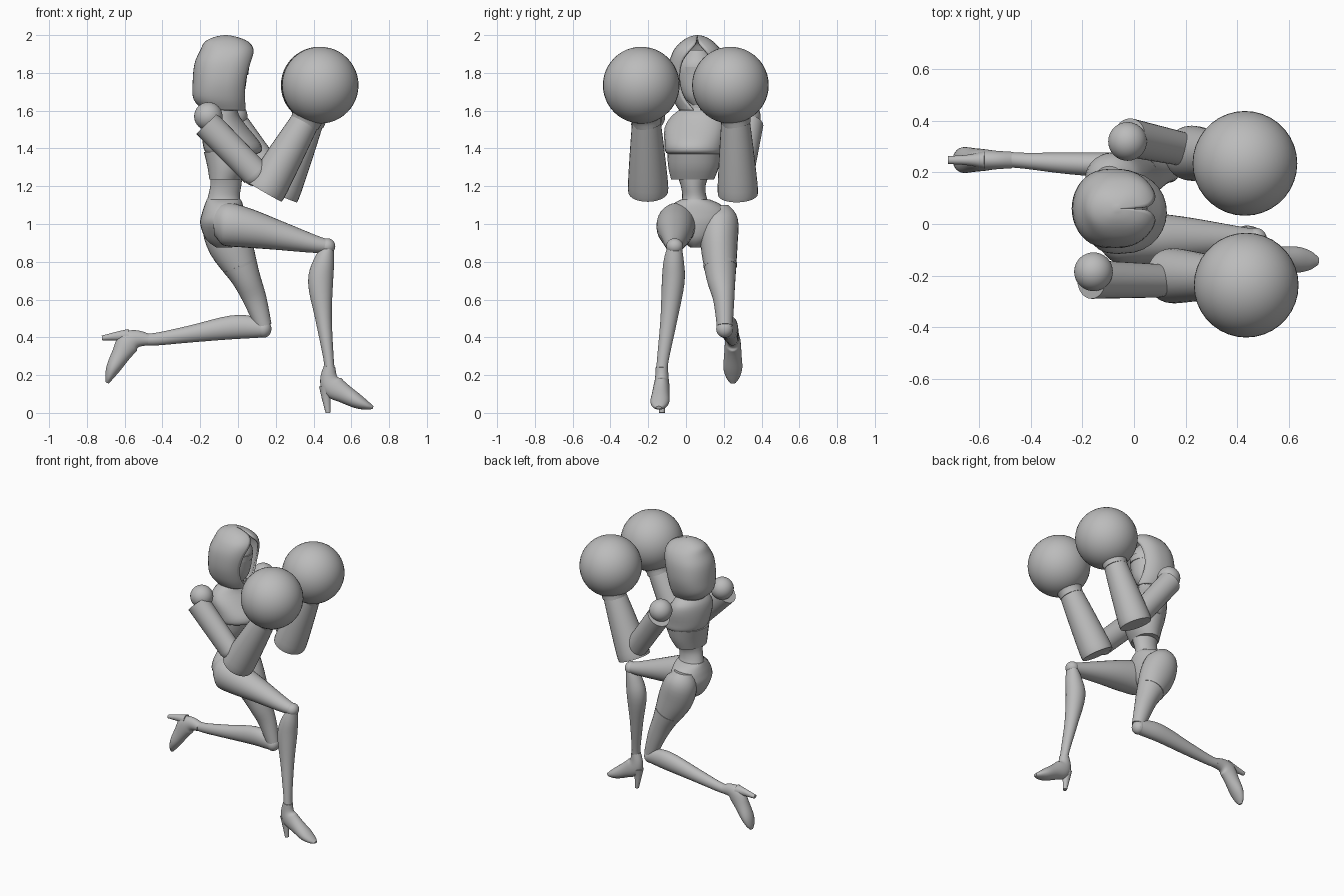
import bpy, bmesh, math
from mathutils import Matrix, Vector

if "Cube" in bpy.data.objects:
    bpy.data.objects.remove(bpy.data.objects["Cube"])

grey = bpy.data.materials.new("plain grey")
grey.use_nodes = True
grey.diffuse_color = (0.5, 0.5, 0.5, 1)
grey.node_tree.nodes["Principled BSDF"].inputs["Base Color"].default_value = (0.5, 0.5, 0.5, 1)


def finish(name, bm, angle=35):
    bmesh.ops.recalc_face_normals(bm, faces=bm.faces)
    mesh = bpy.data.meshes.new(name)
    bm.to_mesh(mesh)
    bm.free()
    mesh.materials.append(grey)
    ob = bpy.data.objects.new(name, mesh)
    bpy.context.collection.objects.link(ob)
    bpy.ops.object.select_all(action='DESELECT')
    ob.select_set(True)
    bpy.context.view_layer.objects.active = ob
    bpy.ops.object.shade_smooth_by_angle(angle=math.radians(angle))
    return ob


def ball(name, centre, size):
    bm = bmesh.new()
    bmesh.ops.create_uvsphere(bm, u_segments=36, v_segments=24, radius=1)
    bmesh.ops.scale(bm, vec=size, verts=bm.verts)
    bmesh.ops.translate(bm, vec=centre, verts=bm.verts)
    return finish(name, bm)


def resample(rows, steps):
    """Catmull-Rom interpolation between the cross-sections."""
    out = []
    last = len(rows) - 1
    for i in range(last):
        p = [rows[max(0, min(last, i + k))] for k in (-1, 0, 1, 2)]
        for s in range(steps):
            t = s / steps
            out.append([b + t / 2 * (c - a + t * (2 * a - 5 * b + 4 * c - d + t * (3 * (b - c) + d - a)))
                        for a, b, c, d in zip(*p)])
    return out + [list(rows[-1])]


def loft(name, rows, steps=4, axis=None, yaw=0, matrix=None, sides=28):
    """Elliptical rings: x, y, z, sideways radius, front-back radius."""
    rows = resample(rows, steps)
    pts = [Vector(r[:3]) for r in rows]
    bm = bmesh.new()
    rings = []
    for i, r in enumerate(rows):
        t = Vector(axis) if axis else (pts[min(i + 1, len(pts) - 1)] - pts[max(i - 1, 0)]).normalized()
        y = Matrix.Rotation(yaw, 3, 'Z') @ Vector((0, 1, 0))
        side = (y - t * t.dot(y)).normalized()
        depth = side.cross(t)
        ring = []
        for k in range(sides):
            a = math.tau * k / sides
            ring.append(bm.verts.new(pts[i] + side * r[3] * math.sin(a) + depth * r[4] * math.cos(a)))
        rings.append(ring)
    for low, high in zip(rings, rings[1:]):
        for k in range(sides):
            n = (k + 1) % sides
            bm.faces.new((low[k], low[n], high[n], high[k]))
    bm.faces.new(rings[0])
    bm.faces.new(rings[-1])
    if matrix:
        bm.transform(matrix)
    return finish(name, bm)


UP = (0, 0, 1)
TWIST = math.radians(-14)

# Torso: chest plate with an overhanging lower edge, ribs, waist and pelvis
loft("chest", [(-.03, .045, 1.37, .14, .125), (-.025, .045, 1.385, .155, .15), (-.035, .045, 1.43, .16, .152),
               (-.07, .05, 1.51, .165, .12), (-.085, .06, 1.57, .14, .09), (-.07, .06, 1.615, .08, .065)],
     3, UP, TWIST)
loft("ribs", [(-.065, .035, 1.235, .115, .085), (-.05, .04, 1.3, .135, .11), (-.045, .045, 1.38, .145, .135)],
     3, UP, TWIST)
loft("waist", [(-.075, .05, 1.09, .085, .1), (-.075, .045, 1.14, .065, .085),
               (-.065, .038, 1.2, .065, .082), (-.06, .038, 1.26, .085, .085)], 4, UP)
loft("pelvis", [(-.075, .05, .875, .025, .04), (-.08, .055, .92, .09, .09), (-.085, .06, 1.0, .165, .115),
                (-.08, .06, 1.06, .165, .11), (-.075, .055, 1.105, .125, .1), (-.075, .05, 1.13, .075, .09)], 4, UP)
loft("neck", [(-.07, .06, 1.56, .06, .06), (-.06, .06, 1.72, .055, .06)], 1, UP)

# Head: an open hood around a recessed mask
hood_rows = resample([(1.60, -.07, .11, .095, 12), (1.66, -.09, .145, .13, 32), (1.75, -.085, .155, .152, 40),
                      (1.85, -.07, .16, .15, 36), (1.92, -.055, .145, .125, 20), (1.965, -.06, .115, .085, 5),
                      (1.99, -.065, .06, .045, 1), (2.0, -.065, .008, .008, 0)], 4)
bm = bmesh.new()
grid = []
for z, cx, rx, ry, gap in hood_rows:
    gap = math.radians(max(gap, .2))
    line = []
    for k in range(33):
        a = gap + (math.tau - 2 * gap) * k / 32
        c = math.cos(a)
        line.append(bm.verts.new((cx + rx * math.copysign(abs(c) ** .8, c), .06 + ry * math.sin(a), z)))
    grid.append(line)
for low, high in zip(grid, grid[1:]):
    for k in range(32):
        bm.faces.new((low[k], low[k + 1], high[k + 1], high[k]))
bm.faces.new(grid[-1])
hood = finish("hood", bm)
shell = hood.modifiers.new("thickness", 'SOLIDIFY')
shell.thickness = .012
loft("mask", [(-.03, .06, 1.63, .03, .03), (-.045, .06, 1.68, .075, .075), (-.06, .06, 1.76, .105, .105),
              (-.065, .06, 1.85, .105, .115), (-.07, .06, 1.92, .06, .075)], 4, UP)
loft("visor", [(-.05, .06, 1.79, .095, .104), (-.05, .06, 1.83, .095, .109)], 1, UP)

# Arms: shoulder ball, sleeve, flared forearm and round glove
arms = {
    "right": dict(ball=(-.157, -.185, 1.57), top=(-.165, -.215, 1.53), bend=(.09, -.22, 1.27),
                  cuff=(.14, -.2, 1.17), wrist=(.365, -.21, 1.56), glove=(.435, -.237, 1.735)),
    "left": dict(ball=(-.025, .32, 1.57), top=(-.02, .335, 1.53), bend=(.19, .29, 1.24),
                 cuff=(.215, .275, 1.155), wrist=(.385, .262, 1.56), glove=(.43, .235, 1.735)),
}
for side, arm in arms.items():
    ball(side + "_shoulder", arm["ball"], (.075, .075, .075))
    loft(side + "_upper_arm", [(*arm["top"], .075, .077), (*arm["bend"], .065, .075)], 1)
    ball(side + "_elbow", arm["bend"], (.07, .065, .07))
    low, high, hand = (Vector(arm[k]) for k in ("cuff", "wrist", "glove"))
    loft(side + "_forearm", [(*low, .105, .105), (*low.lerp(high, .12), .106, .106),
                             (*low.lerp(high, .6), .09, .09), (*high, .074, .074)], 3)
    loft(side + "_glove_cuff", [(*high.lerp(hand, -.18), .075, .078), (*high.lerp(hand, .05), .085, .088),
                                (*high.lerp(hand, .25), .118, .125), (*high.lerp(hand, .6), .165, .165)], 4)
    ball(side + "_glove", arm["glove"], (.203, .203, .203))

# Right leg, bent forward with the foot on the floor
loft("right_thigh", [(-.13, -.05, 1.0, .05, .06), (-.07, -.05, 1.0, .1, .112), (.05, -.055, .978, .1, .104),
                     (.2, -.055, .943, .082, .08), (.4, -.06, .895, .052, .048), (.475, -.06, .883, .04, .036)])
ball("right_knee", (.473, -.06, .882), (.042, .045, .042))
loft("right_shin", [(.478, -.06, .88, .038, .03), (.455, -.065, .8, .054, .055), (.437, -.068, .69, .06, .066),
                    (.453, -.09, .5, .045, .044), (.478, -.12, .3, .032, .028), (.485, -.128, .23, .03, .027)])

# Left leg, kneeling with the shin trailing behind
loft("left_thigh", [(-.095, .165, 1.09, .06, .06), (-.085, .175, 1.02, .1, .108), (-.04, .175, .89, .098, .118),
                    (.04, .185, .72, .078, .078), (.09, .2, .6, .056, .062), (.135, .205, .46, .042, .044)])
loft("left_stocking_band", [(.008, .181, .785, .09, .094), (.014, .182, .772, .088, .091)], 1)
ball("left_knee", (.135, .205, .445), (.042, .045, .047))
loft("left_shin", [(.15, .205, .44, .04, .042), (.09, .212, .452, .046, .056), (-.03, .225, .453, .05, .063),
                   (-.25, .235, .418, .042, .045), (-.42, .245, .392, .031, .034), (-.49, .25, .388, .03, .031)])

# High-heeled shoes share one shape, placed flat or tipped back
feet = {
    "right": Matrix.Translation((.485, -.128, .24)) @ Matrix.Rotation(math.radians(-4), 4, 'Z'),
    "left": Matrix.Translation((-.48, .248, .388)) @ Matrix.Rotation(math.radians(90), 4, 'Y'),
}
for side, place in feet.items():
    loft(side + "_shoe", [(0, 0, .005, .032, .031), (-.004, 0, -.055, .036, .046), (.018, 0, -.1, .042, .062),
                          (.08, 0, -.14, .046, .05), (.15, 0, -.18, .05, .038), (.2, 0, -.202, .036, .022),
                          (.23, 0, -.212, .014, .008)], 4, matrix=place)
    loft(side + "_heel", [(-.02, 0, -.1, .034, .036), (-.018, 0, -.16, .021, .024),
                          (-.008, 0, -.24, .015, .013)], 3, matrix=place)
